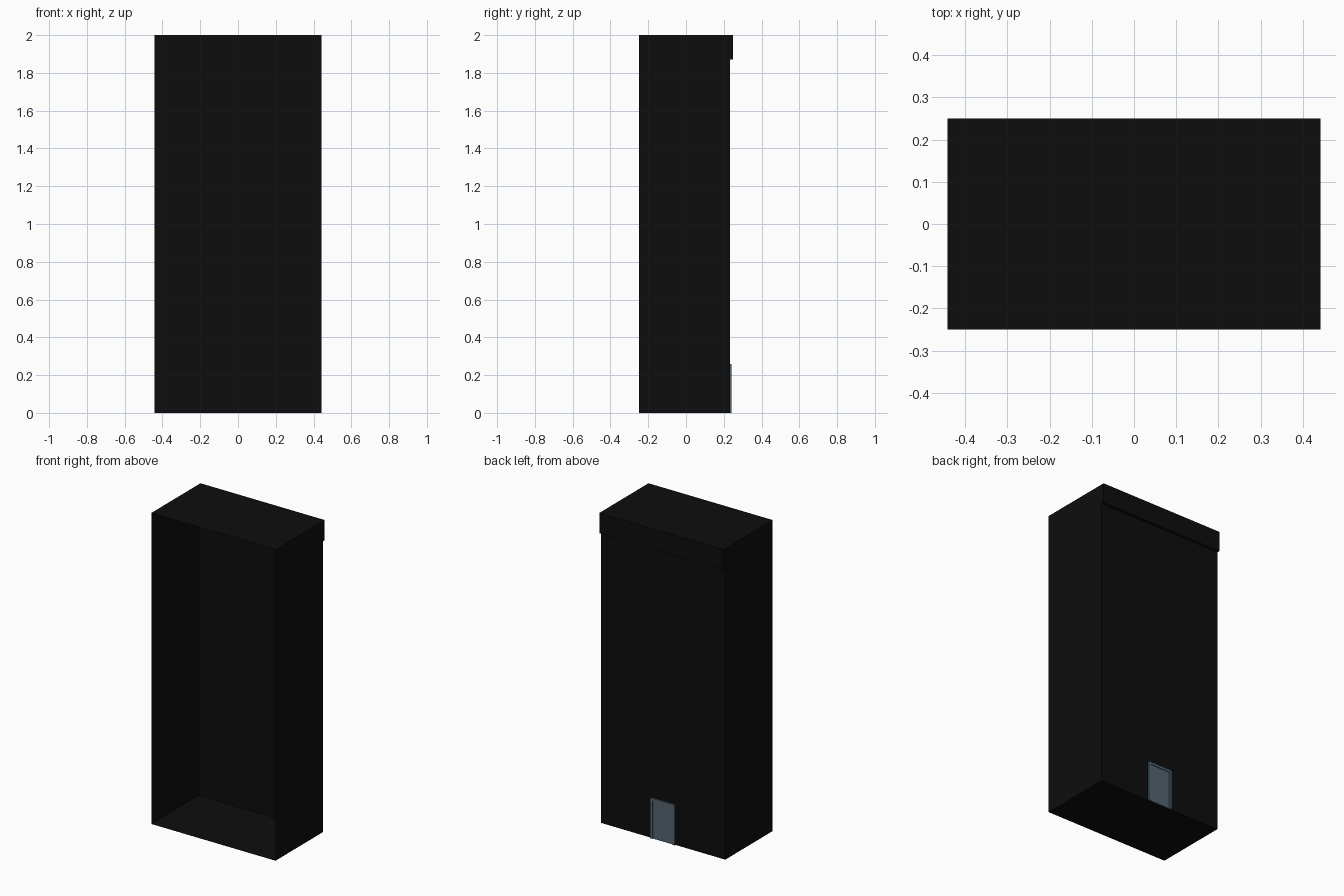
import bpy, bmesh

if "Cube" in bpy.data.objects:
    bpy.data.objects.remove(bpy.data.objects["Cube"])


def material(name, rgb):
    m = bpy.data.materials.new(name)
    m.diffuse_color = (*rgb, 1)
    m.use_nodes = True
    m.node_tree.nodes["Principled BSDF"].inputs["Base Color"].default_value = m.diffuse_color
    return m


BLACK = material("matte black", (0.004, 0.004, 0.004))
FRAME = material("slate blue grey", (0.085, 0.13, 0.175))
PANEL = material("slate grey", (0.095, 0.128, 0.155))


def box(name, lo, hi, mat, open_side=None):
    """Axis-aligned box; open_side is the direction of a face to leave out."""
    bm = bmesh.new()
    bmesh.ops.create_cube(bm, size=1)
    for v in bm.verts:
        v.co = [lo[i] if v.co[i] < 0 else hi[i] for i in range(3)]
    bm.normal_update()
    if open_side:
        gone = [f for f in bm.faces
                if sum(a * b for a, b in zip(f.normal, open_side)) > 0.9]
        bmesh.ops.delete(bm, geom=gone, context='FACES')
    mesh = bpy.data.meshes.new(name)
    bm.to_mesh(mesh)
    bm.free()
    mesh.materials.append(mat)
    obj = bpy.data.objects.new(name, mesh)
    bpy.context.collection.objects.link(obj)
    return obj


W, WALL, BACK = 0.442, 0.232, 0.25

# Tall thin-walled shell, open at the front
box("building_shell", (-W, -BACK, 0), (W, WALL, 2), BLACK, (0, -1, 0))

# Band along the top of the back wall
box("top_fascia", (-W, WALL, 1.87), (W, BACK, 2), BLACK, (0, -1, 0))

# Door: two jambs, a head and a recessed panel
D, H, T = 0.087, 0.26, 0.016
for side, s in (("left", -1), ("right", 1)):
    x0, x1 = sorted((s * D, s * (D - T)))
    box(f"door_jamb_{side}", (x0, WALL, 0), (x1, 0.241, H), FRAME)
box("door_head", (-D + T, WALL, H - T), (D - T, 0.241, H), FRAME)
box("door_panel", (-D + T, WALL, 0), (D - T, 0.236, H - T), PANEL)
